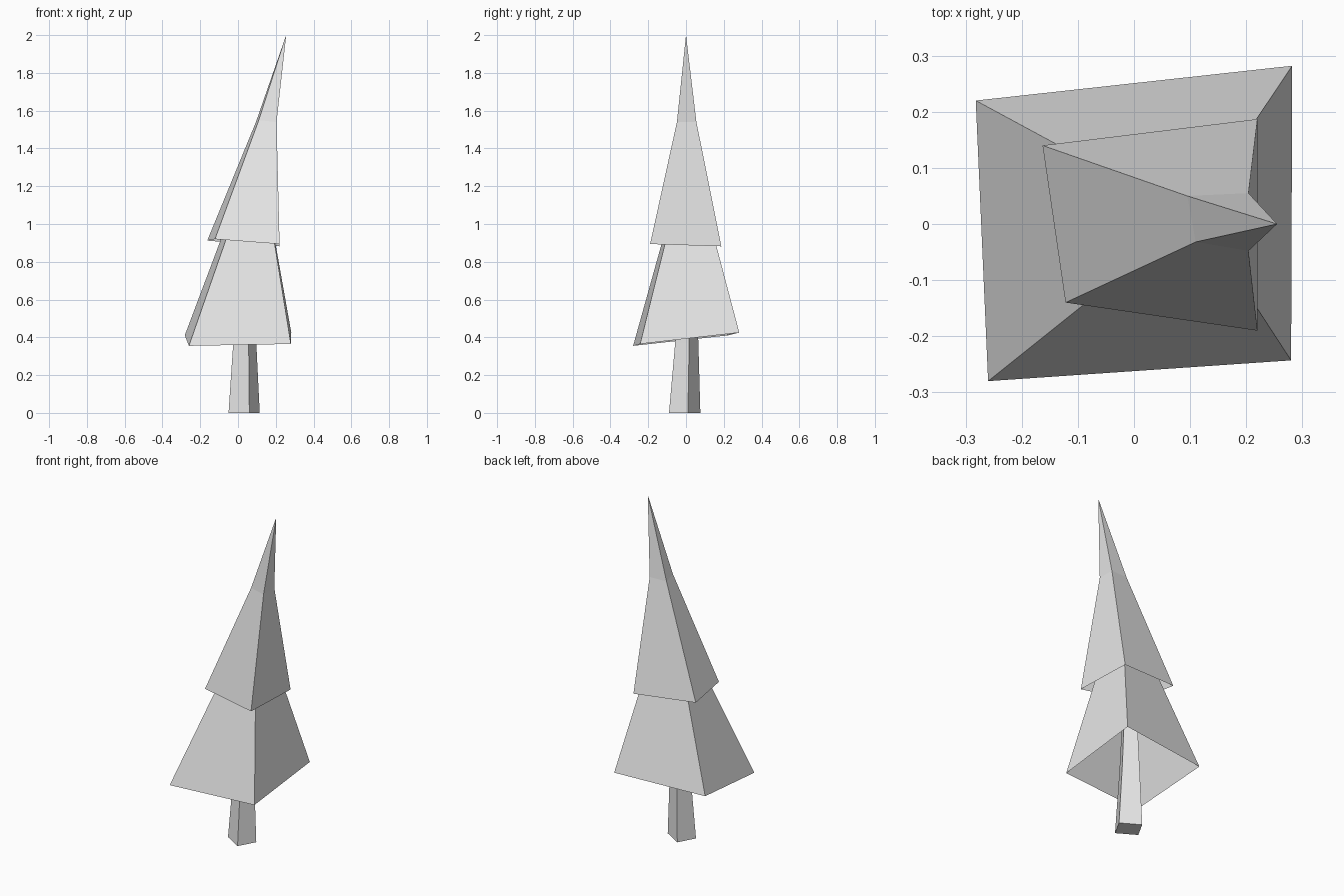
import bpy
import bmesh

cube = bpy.data.objects.get("Cube")
if cube:
    bpy.data.objects.remove(cube, do_unlink=True)

# One plain grey for the whole tree
grey = bpy.data.materials.new("plain_grey")
grey.use_nodes = True
colour = (0.8, 0.8, 0.8, 1)
grey.diffuse_color = colour
grey.node_tree.nodes["Principled BSDF"].inputs["Base Color"].default_value = colour


def loft(name, rings, tip=None, close_bottom=False):
    """Join four-cornered rings from the bottom up, ending in a tip or a cap."""
    bm = bmesh.new()
    loops = [[bm.verts.new(p) for p in ring] for ring in rings]
    for low, high in zip(loops, loops[1:]):
        for i in range(4):
            j = (i + 1) % 4
            bm.faces.new((low[i], low[j], high[j], high[i]))
    top = loops[-1]
    if tip:
        point = bm.verts.new(tip)
        for i in range(4):
            bm.faces.new((top[i], top[(i + 1) % 4], point))
    else:
        bm.faces.new(top)
    if close_bottom:
        bm.faces.new(reversed(loops[0]))
    mesh = bpy.data.meshes.new(name)
    bm.to_mesh(mesh)
    bm.free()
    mesh.materials.append(grey)
    obj = bpy.data.objects.new(name, mesh)
    bpy.context.collection.objects.link(obj)
    return obj


# Tapered trunk, turned on its axis
trunk_base = [(0.03, -0.083), (0.085, 0.017), (-0.025, 0.083), (-0.08, -0.017)]


def trunk_ring(cx, cy, z, scale):
    return [(cx + x * scale, cy + y * scale, z) for x, y in trunk_base]


loft("trunk", [trunk_ring(0.03, -0.007, 0, 1),
               trunk_ring(0.034, 0.004, 0.37, 0.74),
               trunk_ring(0.04, 0.012, 0.85, 0.45)], close_bottom=True)

# Lower skirt of branches, open underneath, its top tucked into the upper one
loft("lower_branches", [
    [(-0.26, -0.28, 0.355), (0.28, -0.243, 0.365),
     (0.282, 0.282, 0.425), (-0.282, 0.22, 0.41)],
    [(-0.035, -0.1, 1.0), (0.177, -0.085, 1.0),
     (0.18, 0.13, 1.0), (-0.06, 0.1, 1.0)]])

# Upper skirt of branches, leaning to a sharp tip
loft("upper_branches", [
    [(-0.122, -0.14, 0.92), (0.22, -0.19, 0.894),
     (0.22, 0.187, 0.882), (-0.163, 0.14, 0.912)],
    [(0.11, -0.032, 1.55), (0.204, -0.048, 1.54),
     (0.204, 0.055, 1.54), (0.095, 0.05, 1.54)]], tip=(0.255, 0, 2))
